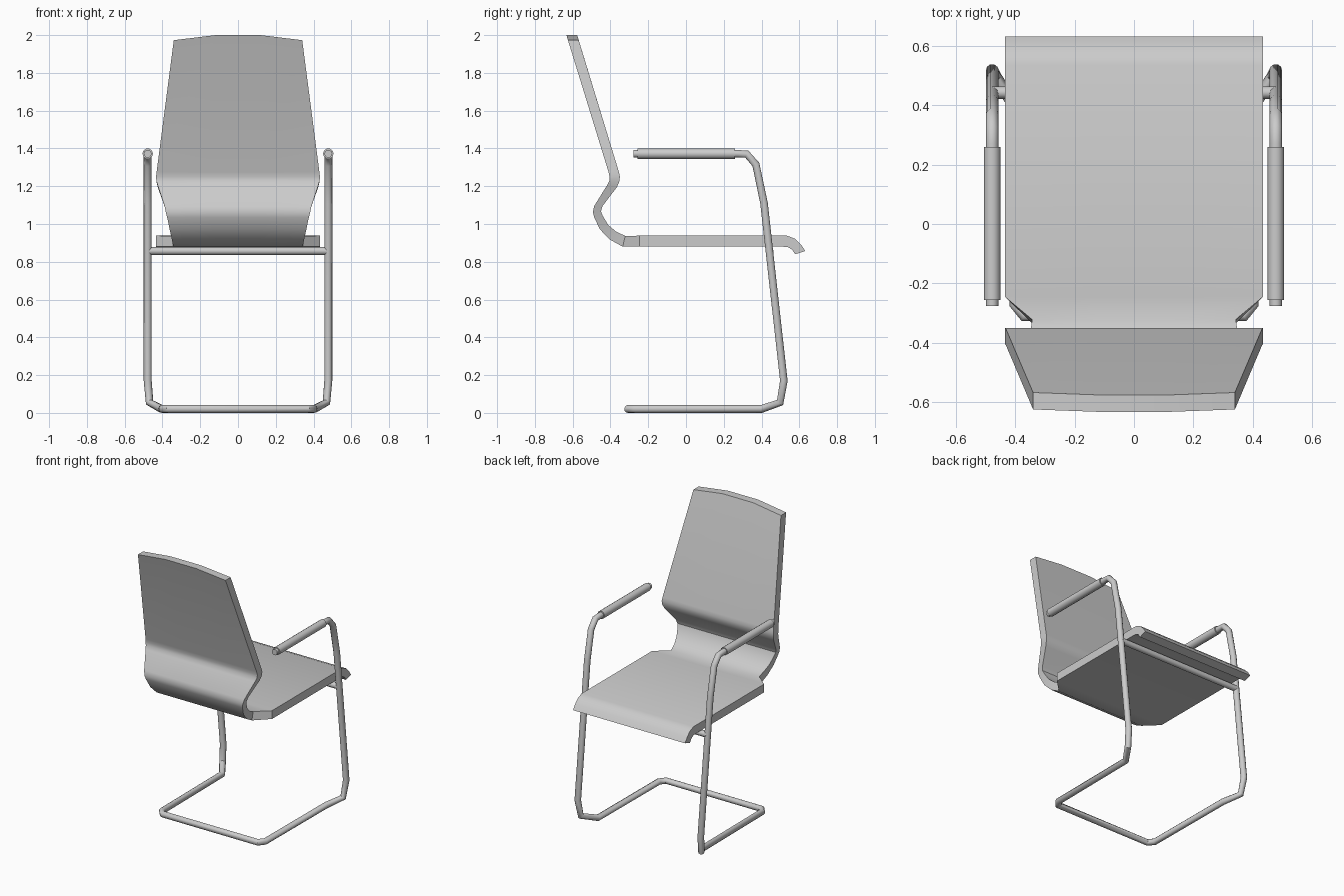
import bpy, bmesh

if "Cube" in bpy.data.objects:
    bpy.data.objects.remove(bpy.data.objects["Cube"])


def shade(ob, angle=0.6):
    bpy.ops.object.select_all(action='DESELECT')
    ob.select_set(True)
    bpy.context.view_layer.objects.active = ob
    bpy.ops.object.shade_smooth_by_angle(angle=angle)


def tube(name, pts, radius, res=3):
    cu = bpy.data.curves.new(name, 'CURVE')
    cu.dimensions = '3D'
    cu.bevel_depth = radius
    cu.bevel_resolution = res
    cu.use_fill_caps = True
    sp = cu.splines.new('POLY')
    sp.points.add(len(pts) - 1)
    for p, co in zip(sp.points, pts):
        p.co = (*co, 1)
    ob = bpy.data.objects.new(name, cu)
    bpy.context.collection.objects.link(ob)
    bpy.ops.object.select_all(action='DESELECT')
    ob.select_set(True)
    bpy.context.view_layer.objects.active = ob
    bpy.ops.object.convert(target='MESH')
    ob = bpy.context.object
    ob.name = name
    shade(ob, 0.75)
    return ob


# Seat and back shell: (under y, under z, upper y, upper z, half width)
stations = [
    (0.578, 0.840, 0.632, 0.857, 0.435),
    (0.560, 0.866, 0.608, 0.892, 0.435),
    (0.538, 0.878, 0.577, 0.922, 0.435),
    (0.510, 0.880, 0.535, 0.938, 0.435),
    (-0.245, 0.880, -0.245, 0.938, 0.435),
    (-0.335, 0.880, -0.322, 0.937, 0.343),
    (-0.404, 0.918, -0.370, 0.960, 0.350),
    (-0.456, 0.972, -0.412, 0.995, 0.362),
    (-0.486, 1.035, -0.442, 1.045, 0.375),
    (-0.493, 1.062, -0.450, 1.068, 0.382),
    (-0.486, 1.095, -0.442, 1.095, 0.389),
    (-0.418, 1.205, -0.366, 1.195, 0.425),
    (-0.406, 1.228, -0.353, 1.225, 0.432),
    (-0.405, 1.250, -0.350, 1.250, 0.434),
    (-0.410, 1.275, -0.355, 1.275, 0.431),
    (-0.633, 2.000, -0.576, 2.000, 0.340),
]
bm = bmesh.new()
rows = []
for i, (y0, z0, y1, z1, w) in enumerate(stations):
    ring = []
    for y, z, fracs in ((y0, z0, (-1, -.35, .35, 1)), (y1, z1, (1, .35, -.35, -1))):
        for f in fracs:
            # top edge drops toward its corners
            drop = 0.027 if i == len(stations) - 1 and abs(f) == 1 else 0
            ring.append(bm.verts.new((f * w, y + drop * 0.3, z - drop)))
    rows.append(ring)
for a, b in zip(rows, rows[1:]):
    for k in range(8):
        j = (k + 1) % 8
        bm.faces.new((a[k], a[j], b[j], b[k]))
for r in (rows[0], rows[-1]):
    for k in range(3):
        bm.faces.new((r[k], r[k + 1], r[6 - k], r[7 - k]))
bmesh.ops.recalc_face_normals(bm, faces=bm.faces)
me = bpy.data.meshes.new("seat_and_back")
bm.to_mesh(me)
bm.free()
shell = bpy.data.objects.new("seat_and_back", me)
bpy.context.collection.objects.link(shell)
shade(shell)

# Continuous tube frame: one side path, mirrored across x
half = [
    (0.478, -0.277, 1.372), (0.478, 0.27, 1.372), (0.478, 0.322, 1.370),
    (0.478, 0.370, 1.315), (0.478, 0.413, 1.110), (0.478, 0.518, 0.170),
    (0.468, 0.498, 0.060), (0.405, 0.400, 0.026), (0.400, -0.270, 0.026),
    (0.370, -0.308, 0.026),
]
tube("frame", half + [(-x, y, z) for x, y, z in reversed(half)], 0.021)

# Rail under the seat
tube("seat_rail", [(-0.478, 0.443, 0.857), (0.478, 0.443, 0.857)], 0.021)

# Armrest grips
for side, s in (("left", -1), ("right", 1)):
    tube(side + "_armrest", [(s * 0.478, -0.256, 1.372), (s * 0.478, 0.26, 1.372)], 0.028)

# Settle the frame on the ground
low = min(v.co.z for v in bpy.data.objects["frame"].data.vertices)
for v in bpy.data.objects["frame"].data.vertices:
    if v.co.z < 0.1:
        v.co.z -= low
